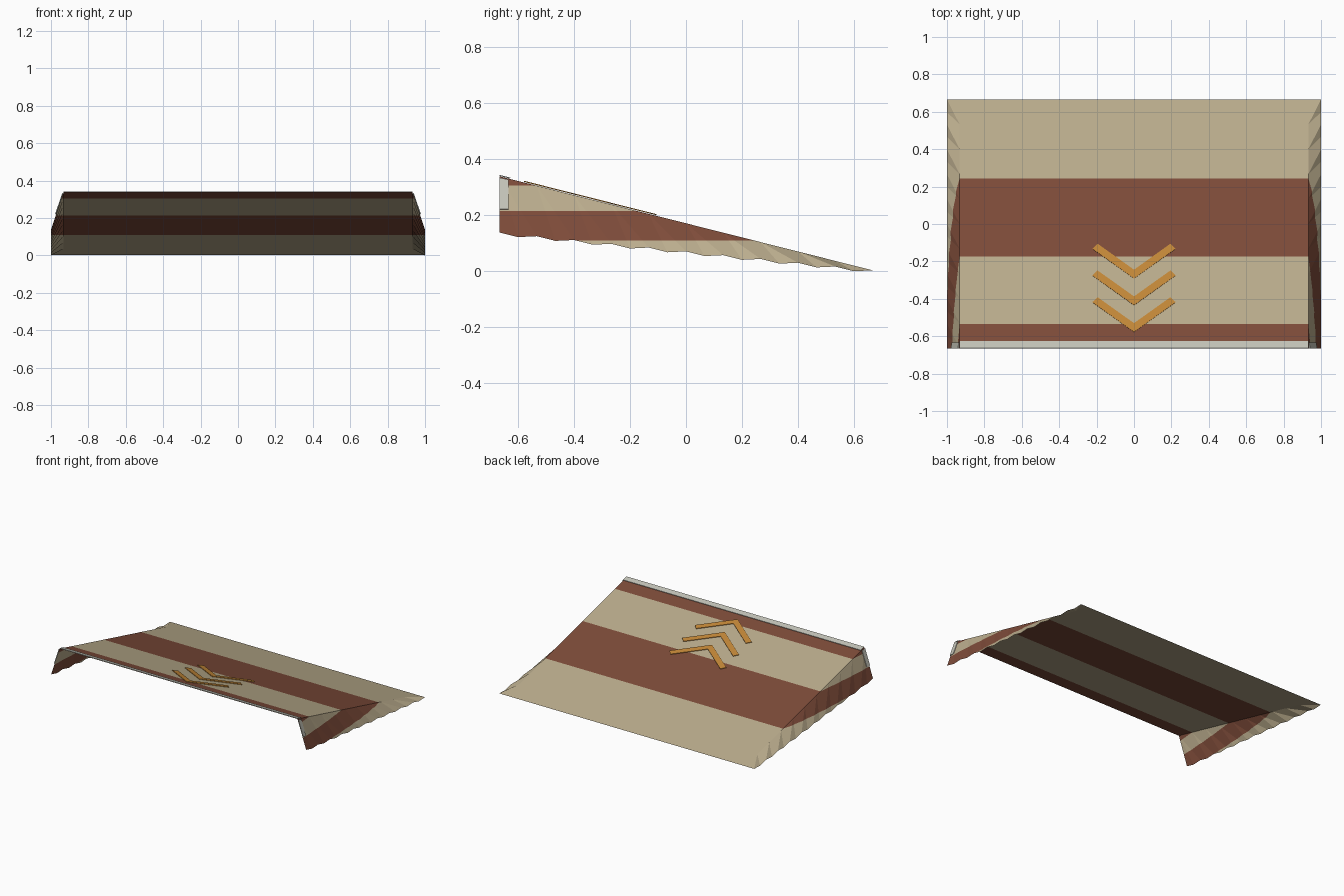
import bpy, bmesh
from mathutils import Vector

cube = bpy.data.objects.get("Cube")
if cube:
    bpy.data.objects.remove(cube, do_unlink=True)

HALF_LEN, TOP_X, FOOT_X = 0.665, 0.932, 1.0
BACK_Z, FRONT_Z, FOOT_Z = 0.003, 0.338, 0.138
BANDS = (0.109, 0.214, 0.305)      # heights where the stripes change
WAVES = 10


def material(name, rgb):
    mat = bpy.data.materials.new(name)
    mat.use_nodes = True
    mat.diffuse_color = (*rgb, 1)
    mat.node_tree.nodes["Principled BSDF"].inputs["Base Color"].default_value = (*rgb, 1)
    return mat


tan = material("tan canvas", (0.50, 0.42, 0.27))
brown = material("red brown canvas", (0.21, 0.072, 0.042))
pale = material("pale trim", (0.56, 0.56, 0.49))
orange = material("orange paint", (0.56, 0.25, 0.04))


def slope_z(y, front=FRONT_Z):
    return BACK_Z + (front - BACK_Z) * (HALF_LEN - y) / (2 * HALF_LEN)


def finish(name, bm, mats):
    mesh = bpy.data.meshes.new(name)
    bm.to_mesh(mesh)
    bm.free()
    for mat in mats:
        mesh.materials.append(mat)
    obj = bpy.data.objects.new(name, mesh)
    bpy.context.collection.objects.link(obj)
    return obj


def add_face(bm, points, up):
    """Add a face whose normal points along the given direction."""
    face = bm.faces.new([bm.verts.new(p) for p in points])
    face.normal_update()
    if face.normal.dot(Vector(up)) < 0:
        face.normal_flip()


def striped(name, bm):
    """Cut the cloth at each band height and colour alternate bands."""
    bmesh.ops.remove_doubles(bm, verts=bm.verts, dist=0.0001)
    for z in BANDS:
        bmesh.ops.bisect_plane(bm, geom=bm.verts[:] + bm.edges[:] + bm.faces[:],
                               plane_co=(0, 0, z), plane_no=(0, 0, 1))
    for face in bm.faces:
        height = face.calc_center_median().z
        face.material_index = sum(height > z for z in BANDS) % 2
    return finish(name, bm, [tan, brown])


def plate(name, outlines, up, mat):
    """Thin plate resting on the cloth."""
    bm = bmesh.new()
    for outline in outlines:
        add_face(bm, outline, up)
    obj = finish(name, bm, [mat])
    solid = obj.modifiers.new("thickness", "SOLIDIFY")
    solid.thickness = 0.004
    solid.offset = 1
    return obj


# Sloping top sheet
bm = bmesh.new()
add_face(bm, [(x, y, slope_z(y)) for x, y in
              ((-TOP_X, -HALF_LEN), (TOP_X, -HALF_LEN),
               (TOP_X, HALF_LEN), (-TOP_X, HALF_LEN))], (0, 0, 1))
striped("top_sheet", bm)

# Splayed side flaps with a rippled lower edge
for side, label in ((1, "left"), (-1, "right")):
    bm = bmesh.new()
    step = 2 * HALF_LEN / WAVES

    def top(i):
        y = -HALF_LEN + i * step
        return (side * TOP_X, y, slope_z(y))

    def foot(i):
        y = -HALF_LEN + i * step
        dip = 0.01 if i % 1 else 0
        return (side * FOOT_X, y, slope_z(y, FOOT_Z) - dip)

    for i in range(WAVES):
        for tri in ((top(i), foot(i), foot(i + 0.5)),
                    (top(i), foot(i + 0.5), foot(i + 1)),
                    (top(i), foot(i + 1), top(i + 1))):
            add_face(bm, tri, (side, 0, 0.5))
    striped(label + "_flap", bm)

    # Trim on the front edge of the flap
    trim = []
    for y, z in ((-HALF_LEN, 0.22), (-0.633, 0.22), (-0.633, 0.325), (-HALF_LEN, 0.332)):
        drop = (slope_z(y) - z) / (slope_z(y) - slope_z(y, FOOT_Z))
        x = TOP_X + drop * (FOOT_X - TOP_X) + 0.002
        trim.append((side * x, y, z))
    plate(label + "_flap_trim", [trim], (side, 0, 0.3), pale)

# Trim along the front edge of the sheet
plate("front_trim", [[(x, y, slope_z(y) + 0.001) for x, y in
                      ((-TOP_X, -HALF_LEN), (TOP_X, -HALF_LEN),
                       (TOP_X, -0.627), (-TOP_X, -0.627))]], (0, 0, 1), pale)

# Three painted chevrons pointing to the front
for n in range(3):
    shift = -0.143 * n
    arms = []
    for side in (1, -1):
        arms.append([(side * x, y + shift, slope_z(y + shift) + 0.002) for x, y in
                     ((0, -0.292), (0.223, -0.133), (0.195, -0.106), (0, -0.245))])
    plate("chevron_%d" % (n + 1), arms, (0, 0, 1), orange)
